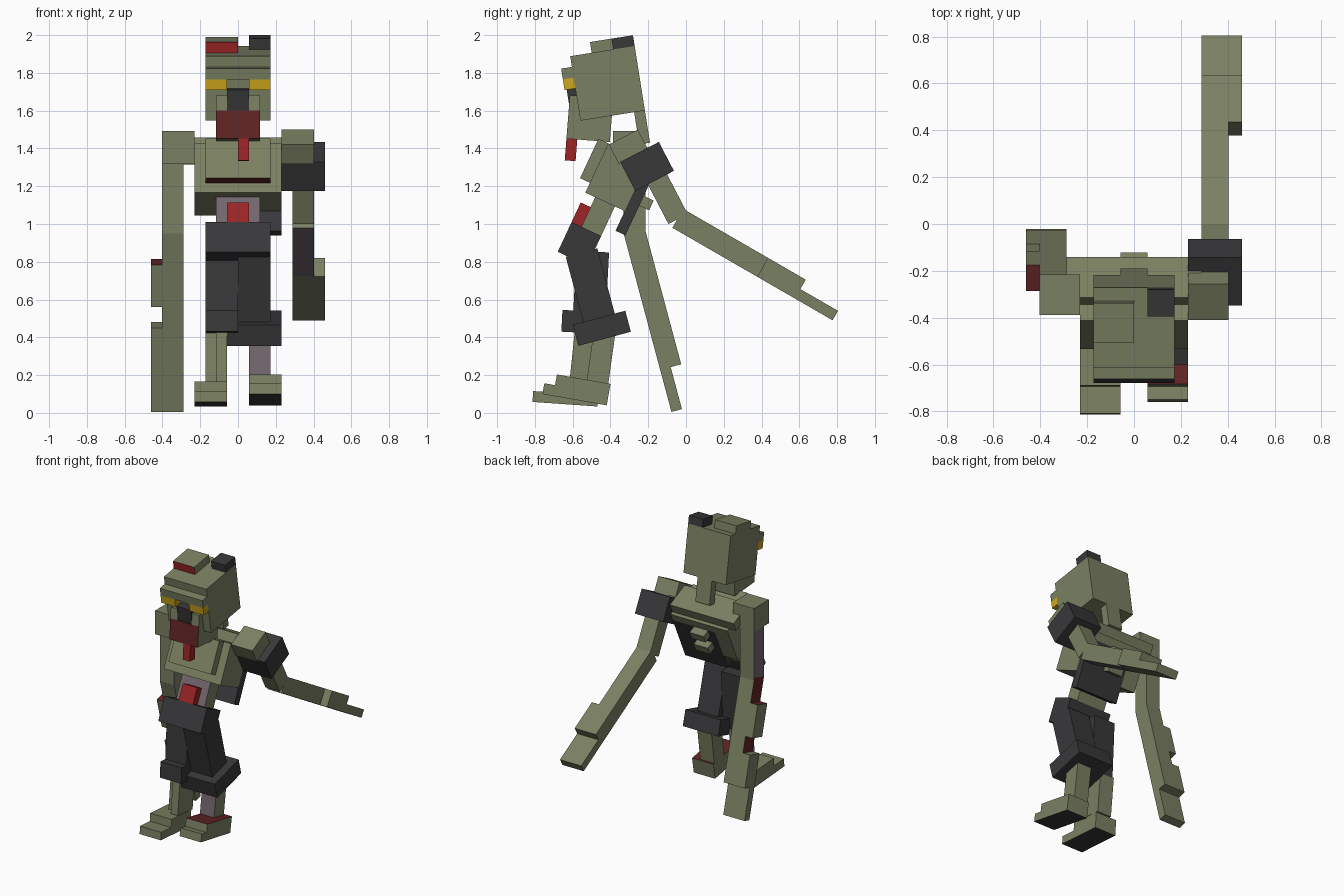
import bpy, bmesh, math
from mathutils import Matrix, Vector

if "Cube" in bpy.data.objects:
    bpy.data.objects.remove(bpy.data.objects["Cube"], do_unlink=True)

UNIT = 0.0576  # one block of the modelling grid


def material(name, r, g, b):
    def linear(c):
        c /= 255
        return c / 12.92 if c <= 0.04045 else ((c + 0.055) / 1.055) ** 2.4
    mat = bpy.data.materials.new(name)
    mat.use_nodes = True
    color = (linear(r), linear(g), linear(b), 1)
    mat.diffuse_color = color
    node = next(n for n in mat.node_tree.nodes if n.type == 'BSDF_PRINCIPLED')
    node.inputs["Base Color"].default_value = color
    return mat


skin = material("olive skin", 122, 128, 98)
cloth = material("charcoal cloth", 56, 56, 58)
blood = material("dark red wound", 98, 36, 36)
flesh = material("bright red flesh", 156, 36, 38)
bruise = material("mauve bruise", 116, 102, 110)
glow = material("yellow eye", 208, 168, 30)

DIRECTIONS = {
    "front": Vector((0, -1, 0)), "back": Vector((0, 1, 0)),
    "top": Vector((0, 0, 1)), "bottom": Vector((0, 0, -1)),
    "outer_right": Vector((-1, 0, 0)),
}


def limb(y, z, tilt):
    """Return a box builder working in block units inside a tilted frame."""
    frame = Matrix.Translation((0, y, z)) @ Matrix.Rotation(math.radians(tilt), 4, 'X')

    def box(name, xs, ys, zs, mat=skin, **painted):
        bm = bmesh.new()
        bmesh.ops.create_cube(bm, size=1)
        spans = (xs, ys, zs)
        for v in bm.verts:
            v.co = Vector([UNIT * (s[0] if c < 0 else s[1]) for c, s in zip(v.co, spans)])
        bm.normal_update()
        mesh = bpy.data.meshes.new(name)
        mesh.materials.append(mat)
        # Paint chosen sides of the block
        for side, paint in painted.items():
            mesh.materials.append(paint)
            for face in bm.faces:
                if face.normal.dot(DIRECTIONS[side]) > 0.9:
                    face.material_index = len(mesh.materials) - 1
        bm.to_mesh(mesh)
        bm.free()
        obj = bpy.data.objects.new(name, mesh)
        obj.matrix_world = frame
        bpy.context.collection.objects.link(obj)
    return box


# Head
box = limb(-0.559, 1.547, 9)
box("head", (-3, 3), (0, 6), (0, 6))
box("brow", (-3, 3), (-1, 0), (4, 5))
box("right_eye", (-3, -1), (-1, 0), (3, 4), glow)
box("left_eye", (1, 3), (-1, 0), (3, 4), glow)
box("nose_hollow", (-1, 1), (-0.8, 0), (1, 3), cloth)
box("scalp_lump", (-3, 0), (2, 5), (6, 7), front=flesh)
box("hair_tuft", (1, 3), (4, 6), (6, 7), cloth)
box("neck", (-1, 1), (5, 6), (-3, 0))

# Jaw and tongue
box = limb(-0.633, 1.452, -4.5)
box("jaw", (-2, 2), (0, 4), (0, 2.6), front=blood, top=blood)
box("right_tusk", (-2, -1), (0, 1), (2.6, 4))
box("left_tusk", (1, 2), (0, 1), (2.6, 4))
box("tongue", (0, 1), (0, 1), (-2, 0), flesh)

# Torso, back and pelvis
box = limb(-0.533, 1.166, -25)
box("torso", (-4, 4), (0, 4), (0, 5))
box("chest_plate", (-3, 3), (-1, 0), (1, 5), bottom=blood)
box("shoulder_yoke", (-5, 5), (1.3, 4.6), (5, 6.2))
box("torn_vest_back", (-2, 4), (4, 5), (-2, 4), cloth)
box("bare_back", (-4, -2), (4, 5), (0, 4))
box("upper_back", (-4, 4), (4, 5), (4, 5))
for i, low in enumerate((1, 3)):
    box(f"spine_bump_{i}", (-1, 1), (5, 6), (low, low + 1))
box("waist", (-2, 2), (1, 3), (-3, 0), front=bruise)
box("open_belly", (-1, 1), (0, 1), (-3, -1), flesh)
box("pelvis", (-3, 3), (0, 3), (-6, -3), cloth)

# Left arm, swung backwards
box = limb(-0.093, 1.0, 27.5)
box("left_upper_arm", (5, 7), (0, 2), (0, 7))
box("left_shoulder", (4, 7), (-1.5, 1.5), (7, 9))
box("left_sleeve", (4, 8), (-1.3, 2.7), (4.1, 7.1), cloth)
box = limb(-0.072, 0.98, -30)
box("left_forearm", (5, 7), (0, 9), (0, 2), bottom=bruise)
box("left_hand", (5, 8), (9, 13), (0, 2))
box("left_fingers", (5, 8), (13, 17), (0, 1))

# Right arm, hanging down
box = limb(-0.33, 0.95, 0)
box("right_upper_arm", (-7, -5), (0, 2), (0, 6.4), outer_right=bruise)
box("right_shoulder", (-7, -4), (-1, 2), (6.4, 9.4))
box = limb(-0.077, 0.005, 15)
box("right_forearm", (-7, -5), (0, 2), (8, 17), outer_right=blood)
box("right_forearm_flap", (-8, -7), (0, 2), (10, 14), top=blood)
box("right_hand", (-8, -5), (0, 2), (4, 8))
box("right_fingers", (-8, -5), (0, 1), (0, 4))

# Left leg
box = limb(-0.57, 0.355, 15)
box("left_thigh", (0, 3), (1, 4), (2, 8.2), cloth)
box("left_trouser_cuff", (-1, 4), (0, 5), (0, 2), cloth)
box = limb(-0.527, 0.16, -8)
box("left_shin", (1, 3), (0, 2), (0, 5), front=bruise)
box = limb(-0.76, 0.1, -10)
box("left_foot", (1, 4), (1, 6), (0, 2), top=blood, bottom=cloth)
box("left_toes", (1, 4), (0, 1), (0, 1), bottom=cloth)

# Right leg
box = limb(-0.66, 0.43, -3)
box("right_thigh", (-3, 0), (1, 4), (2, 7.5), cloth)
box("right_trouser_cuff", (-3, 0), (0, 4), (0, 2), cloth)
box = limb(-0.617, 0.165, -6)
box("right_shin", (-3, -1), (1, 3), (0, 5))
box("right_shin_ridge", (-2, -1), (0, 1), (0, 5))
box = limb(-0.813, 0.058, -4)
box("right_foot", (-4, -1), (2, 6), (0, 2), bottom=cloth)
box("right_toes", (-4, -1), (0, 2), (0, 1), bottom=cloth)
